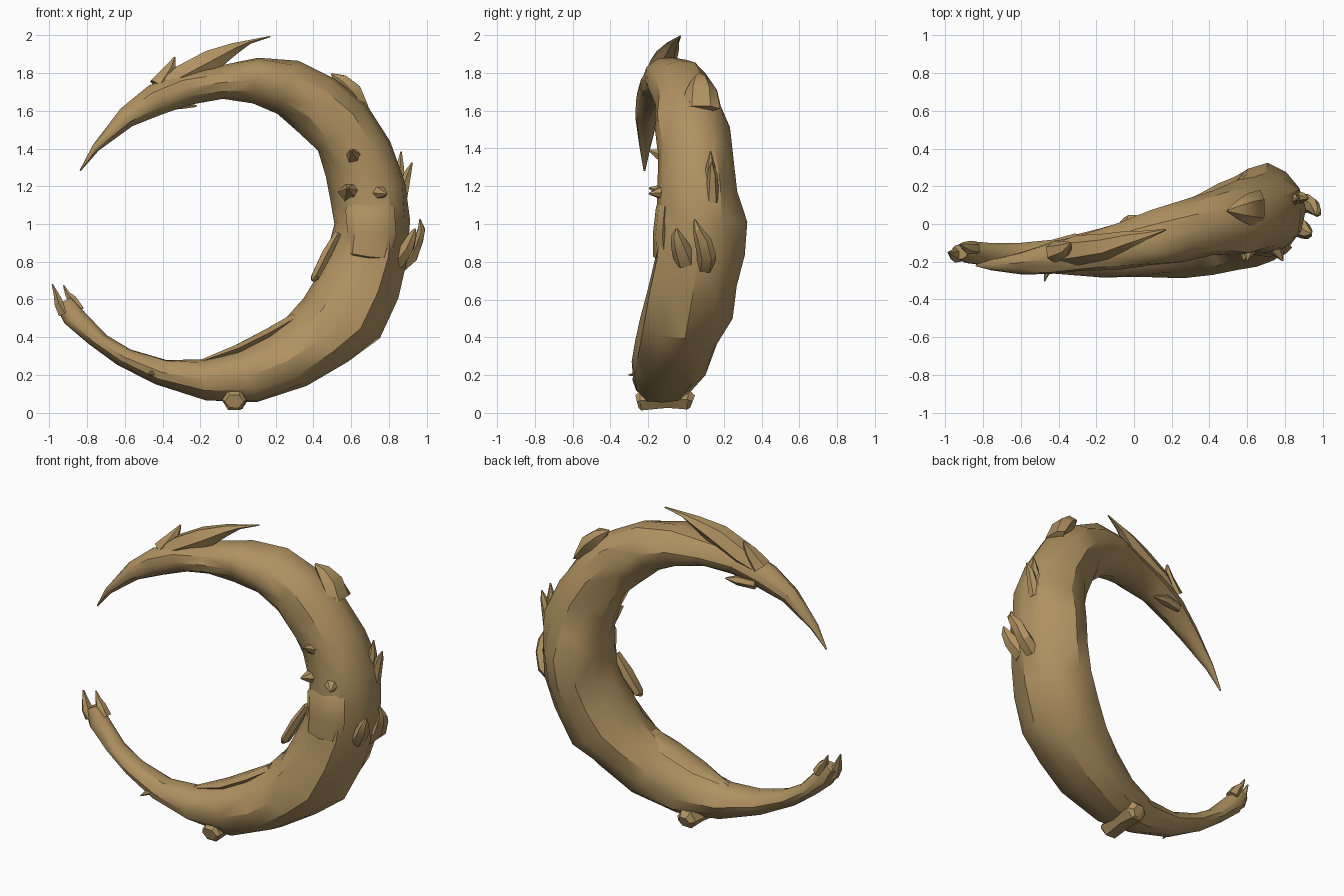
import bpy, bmesh, math, random
from mathutils import Vector

random.seed(4)
horn = bpy.data.materials.new("tan horn")
horn.diffuse_color = (0.43, 0.285, 0.12, 1)


def loft(name, rings, angle=32):
    """Skin a list of equal-sized point rings, capping both ends."""
    bm = bmesh.new()
    vr = [[bm.verts.new(p) for p in r] for r in rings]
    n = len(vr[0])
    for a, b in zip(vr, vr[1:]):
        for i in range(n):
            j = (i + 1) % n
            bm.faces.new((a[i], a[j], b[j], b[i]))
    bm.faces.new(vr[0])
    bm.faces.new(vr[-1])
    bmesh.ops.triangulate(bm, faces=bm.faces[:])
    bmesh.ops.recalc_face_normals(bm, faces=bm.faces[:])
    me = bpy.data.meshes.new(name)
    bm.to_mesh(me)
    bm.free()
    me.materials.append(horn)
    ob = bpy.data.objects.new(name, me)
    bpy.context.collection.objects.link(ob)
    bpy.ops.object.select_all(action='DESELECT')
    ob.select_set(True)
    bpy.context.view_layer.objects.active = ob
    bpy.ops.object.shade_smooth_by_angle(angle=math.radians(angle))
    return ob


def spike(name, path, wide, thin, side=(0, 1, 0), n=6):
    """Tapered spike along path; wide = radii along side, thin = radii across it."""
    pts = [Vector(p) for p in path]
    rings = []
    for k, p in enumerate(pts):
        t = (pts[min(k + 1, len(pts) - 1)] - pts[max(k - 1, 0)]).normalized()
        v = t.cross(Vector(side)).normalized()
        u = v.cross(t)
        rings.append([p + u * wide[k] * math.cos(2 * math.pi * i / n)
                      + v * thin[k] * math.sin(2 * math.pi * i / n) for i in range(n)])
    return loft(name, rings)


# Crescent body: inner x, z, outer x, z, front y, back y
sections = [
    (-.835, 1.28, -.84, 1.285, -.225, -.215),
    (-.74, 1.39, -.77, 1.42, -.245, -.19),
    (-.56, 1.52, -.62, 1.61, -.265, -.15),
    (-.40, 1.585, -.47, 1.73, -.265, -.10),
    (-.25, 1.64, -.31, 1.80, -.25, -.06),
    (-.08, 1.66, -.10, 1.84, -.24, -.0),
    (.08, 1.645, .11, 1.885, -.22, .07),
    (.21, 1.585, .32, 1.865, -.19, .12),
    (.33, 1.495, .52, 1.775, -.17, .18),
    (.42, 1.385, .67, 1.64, -.165, .23),
    (.475, 1.26, .81, 1.44, -.15, .25),
    (.505, 1.13, .89, 1.22, -.145, .28),
    (.51, 1.0, .91, 1.02, -.15, .31),
    (.49, .86, .89, .81, -.17, .295),
    (.435, .73, .835, .61, -.21, .275),
    (.36, .60, .74, .40, -.245, .235),
    (.26, .49, .58, .27, -.27, .18),
    (.15, .41, .37, .135, -.285, .12),
    (.0, .33, .10, .05, -.285, .04),
    (-.18, .28, -.17, .065, -.275, -.03),
    (-.38, .28, -.44, .15, -.26, -.085),
    (-.57, .335, -.64, .255, -.245, -.105),
    (-.70, .41, -.79, .365, -.23, -.10),
    (-.82, .54, -.92, .475, -.21, -.095),
    (-.885, .61, -.965, .57, -.185, -.11),
]
N = 12
rings = []
for ix, iz, ox, oz, y0, y1 in sections:
    c = Vector(((ix + ox) / 2, (y0 + y1) / 2, (iz + oz) / 2))
    u = Vector((ox - ix, 0, oz - iz)) / 2
    v = Vector((0, (y1 - y0) / 2, 0))
    ring = []
    for i in range(N):
        a = 2 * math.pi * i / N
        k = 1.02 + random.uniform(-.07, .06)
        ring.append(c + (u * math.cos(a) + v * math.sin(a)) * k)
    rings.append(ring)
loft("crescent_body", rings)

# Long swept fin and small barb on the upper arm
spike("top_fin", [(-.45, -.17, 1.69), (-.30, -.14, 1.78), (-.15, -.12, 1.86), (-.02, -.08, 1.93),
                  (.06, -.06, 1.965), (.17, -.03, 1.994)],
      [.05, .08, .07, .045, .025, .004], [.03, .07, .07, .035, .012, .004])
spike("top_barb", [(-.42, -.15, 1.73), (-.36, -.13, 1.82), (-.335, -.10, 1.885)],
      [.06, .04, .005], [.06, .035, .005])
spike("inner_barb", [(-.42, -.10, 1.63), (-.31, -.09, 1.635), (-.22, -.085, 1.625)],
      [.02, .04, .005], [.03, .03, .005])

# Raised scale on the upper right shoulder
spike("shoulder_scale", [(.67, .08, 1.61), (.61, .08, 1.70), (.55, .075, 1.76), (.495, .07, 1.795)],
      [.10, .085, .05, .006], [.03, .055, .04, .006])

# Thorns along the outer edge
spike("outer_thorn_upper", [(.83, .13, 1.22), (.86, .13, 1.30), (.865, .13, 1.385)],
      [.04, .025, .004], [.05, .025, .004])
spike("outer_thorn_lower", [(.86, .14, 1.12), (.885, .14, 1.22), (.90, .14, 1.27), (.923, .135, 1.325)],
      [.04, .03, .025, .005], [.04, .03, .022, .005])

# Pair of hooked claws at the far right
spike("hook_claw", [(.85, .10, .78), (.92, .11, .83), (.955, .09, .91), (.973, .06, .97), (.965, .045, 1.025)],
      [.05, .05, .045, .025, .004], [.05, .04, .03, .022, .004])
spike("hook_claw_small", [(.84, .0, .80), (.90, -.03, .88), (.925, -.05, .94), (.94, -.05, .975)],
      [.06, .05, .03, .006], [.05, .04, .025, .006])

# Overlapping scale and thorns on the front face
spike("front_scale", [(.70, -.09, 1.14), (.70, -.115, 1.08), (.71, -.125, .95), (.69, -.12, .84), (.69, -.09, .81)],
      [.10, .13, .13, .12, .10], [.03, .045, .05, .055, .03], side=(1, 0, 0), n=8)
for k, (x, z, dx, dz) in enumerate([(.62, 1.35, -.02, .04), (.73, 1.17, .06, -.01), (.60, 1.17, -.02, .02)]):
    spike(f"front_thorn_{k + 1}", [(x, -.08, z), (x + dx / 2, -.145, z + dz / 2), (x + dx, -.195, z + dz)],
          [.07, .035, .005], [.06, .03, .005], side=(1, 0, 0))

# Ridge lips following the inner edge
spike("inner_ridge_right", [(.53, -.06, .95), (.47, -.08, .84), (.41, -.11, .72), (.395, -.12, .70)],
      [.03, .05, .04, .01], [.02, .03, .025, .01])
spike("inner_ridge_bottom", [(.30, -.08, .50), (.17, -.10, .425), (.0, -.13, .34), (-.20, -.15, .27)],
      [.06, .09, .08, .02], [.03, .03, .025, .01])

# Knobbed ridge under the bottom
spike("bottom_knob", [(-.02, -.26, .06), (-.02, -.24, .065), (-.015, -.10, .07), (-.01, .01, .07), (-.01, .035, .06)],
      [.05, .065, .07, .065, .04], [.04, .06, .05, .06, .04], side=(1, 0, 0))
spike("bottom_thorn", [(-.44, -.20, .21), (-.465, -.27, .205), (-.475, -.305, .20)],
      [.03, .012, .003], [.03, .012, .003], side=(1, 0, 0))

# Forked tip of the lower arm
spike("fork_prong_outer", [(-.92, -.16, .53), (-.95, -.165, .58), (-.965, -.16, .63), (-.985, -.15, .68)],
      [.04, .04, .025, .004], [.04, .028, .015, .004])
spike("fork_prong_inner", [(-.85, -.13, .54), (-.88, -.125, .60), (-.905, -.115, .63), (-.925, -.11, .675)],
      [.04, .035, .02, .004], [.04, .028, .015, .004])
